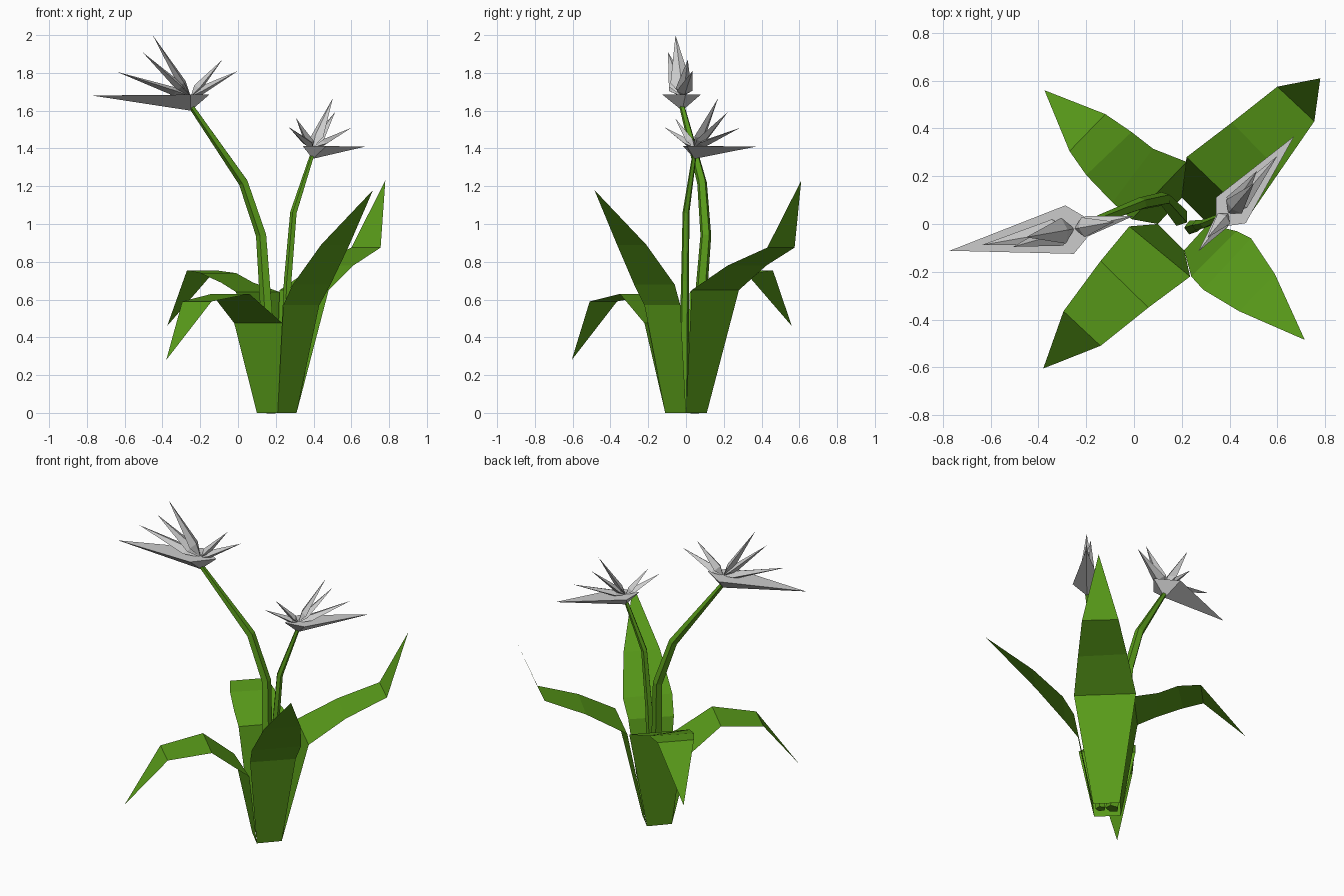
import bpy
from math import cos, sin, radians
from mathutils import Vector

if "Cube" in bpy.data.objects:
    bpy.data.objects.remove(bpy.data.objects["Cube"])

green = bpy.data.materials.new("leaf_green")
green.diffuse_color = (0.1, 0.33, 0.01, 1)
green.use_nodes = True
green.node_tree.nodes["Principled BSDF"].inputs["Base Color"].default_value = green.diffuse_color


def add_mesh(name, verts, faces, mat=None):
    me = bpy.data.meshes.new(name)
    me.from_pydata([tuple(v) for v in verts], [], faces)
    me.update()
    ob = bpy.data.objects.new(name, me)
    bpy.context.collection.objects.link(ob)
    if mat:
        me.materials.append(mat)
    return ob


def leaf(name, sections, tip):
    """Folded blade: each section is (x1, y1, x2, y2, z), closed by a tip."""
    verts, faces = [], []
    for x1, y1, x2, y2, z in sections:
        verts += [(x1, y1, z), (x2, y2, z)]
    for i in range(0, len(verts) - 2, 2):
        faces.append((i, i + 1, i + 3, i + 2))
    n = len(verts)
    verts.append(tip)
    faces.append((n - 2, n - 1, n))
    add_mesh(name, verts, faces, green)


def stem(name, path, sides=5):
    """Tapering tube through (x, y, z, radius) points."""
    verts, faces = [], []
    pts = [Vector(p[:3]) for p in path]
    for i, p in enumerate(pts):
        d = (pts[min(i + 1, len(pts) - 1)] - pts[max(i - 1, 0)]).normalized()
        a = d.cross(Vector((0, 1, 0))).normalized()
        b = d.cross(a)
        for k in range(sides):
            t = radians(360 * k / sides)
            verts.append(p + (a * cos(t) + b * sin(t)) * path[i][3])
    for i in range(len(pts) - 1):
        for k in range(sides):
            j, m = i * sides, (k + 1) % sides
            faces.append((j + k, j + m, j + sides + m, j + sides + k))
    faces.append(tuple(reversed(range(sides))))
    faces.append(tuple(range(len(verts) - sides, len(verts))))
    add_mesh(name, verts, faces, green)


def place(ob, loc, turn, scale):
    ob.location = loc
    ob.rotation_euler = (0, 0, radians(turn))
    ob.scale = (scale,) * 3


def flower(name, loc, turn, scale):
    """Beak pointing along local +x with a fan of pointed petals above."""
    beak = add_mesh(name + "_beak",
                    [(0.53, 0, 0.08), (0.02, 0.103, 0.085), (-0.1, 0, 0.085),
                     (0.02, -0.103, 0.085), (0, 0, 0)],
                    [(0, 1, 2, 3), (1, 0, 4), (2, 1, 4), (3, 2, 4), (0, 3, 4)])
    place(beak, loc, turn, scale)
    tips = [(0.395, 0.0, 0.205), (0.265, 0.03, 0.31), (0.205, 0.0, 0.4),
            (-0.17, 0.0, 0.27), (-0.255, -0.01, 0.21)]
    root = Vector((0.0, 0, 0.075))
    for i, t in enumerate(tips):
        tip = Vector(t)
        d = (tip - root).normalized()
        side = Vector((0, 1, 0))
        up = side.cross(d).normalized()
        mid = root + (tip - root) * 0.22
        w = 0.055 if t[0] > 0 else 0.042
        verts = [root, mid + side * w, mid + up * 0.025,
                 mid - side * w, mid - up * 0.02, tip]
        faces = []
        for k in range(4):
            a, b = 1 + k, 1 + (k + 1) % 4
            faces += [(0, a, b), (5, b, a)]
        place(add_mesh(f"{name}_petal_{i + 1}", verts, faces), loc, turn, scale)


# Four leaves around a square base
leaf("leaf_back_right",
     [(0.31, 0, 0.2, 0.11, 0), (0.48, 0.03, 0.22, 0.28, 0.65),
      (0.61, 0.22, 0.41, 0.425, 0.78), (0.755, 0.43, 0.6, 0.575, 0.875)],
     (0.78, 0.61, 1.23))
leaf("leaf_front_left",
     [(0.1, 0, 0.21, -0.11, 0), (-0.02, -0.01, 0.235, -0.22, 0.475),
      (-0.14, -0.155, 0.06, -0.35, 0.63), (-0.295, -0.365, -0.14, -0.51, 0.59)],
     (-0.38, -0.605, 0.28))
leaf("leaf_back_left",
     [(0.1, 0, 0.2, 0.11, 0), (-0.01, 0.02, 0.22, 0.26, 0.64),
      (-0.09, 0.09, 0.08, 0.315, 0.69), (-0.2, 0.205, -0.01, 0.385, 0.74),
      (-0.27, 0.305, -0.12, 0.46, 0.755)],
     (-0.375, 0.56, 0.46))
leaf("leaf_front_right",
     [(0.21, -0.11, 0.31, 0, 0), (0.24, -0.22, 0.43, -0.03, 0.57),
      (0.29, -0.275, 0.49, -0.06, 0.68), (0.44, -0.365, 0.59, -0.21, 0.89)],
     (0.715, -0.485, 1.18))

# Two bent stems with a flower on each
stem("tall_stem", [(0.19, 0.03, 0, 0.04), (0.125, 0.105, 0.94, 0.03),
                   (0.03, 0.085, 1.22, 0.027), (-0.245, -0.02, 1.62, 0.015)])
stem("short_stem", [(0.24, -0.015, 0, 0.03), (0.265, -0.005, 0.7, 0.022),
                    (0.295, 0.0, 1.06, 0.019), (0.395, 0.045, 1.37, 0.012)])
flower("tall_flower", (-0.25, -0.02, 1.6), 190, 1.0)
flower("short_flower", (0.395, 0.045, 1.345), 49.5, 0.8)
